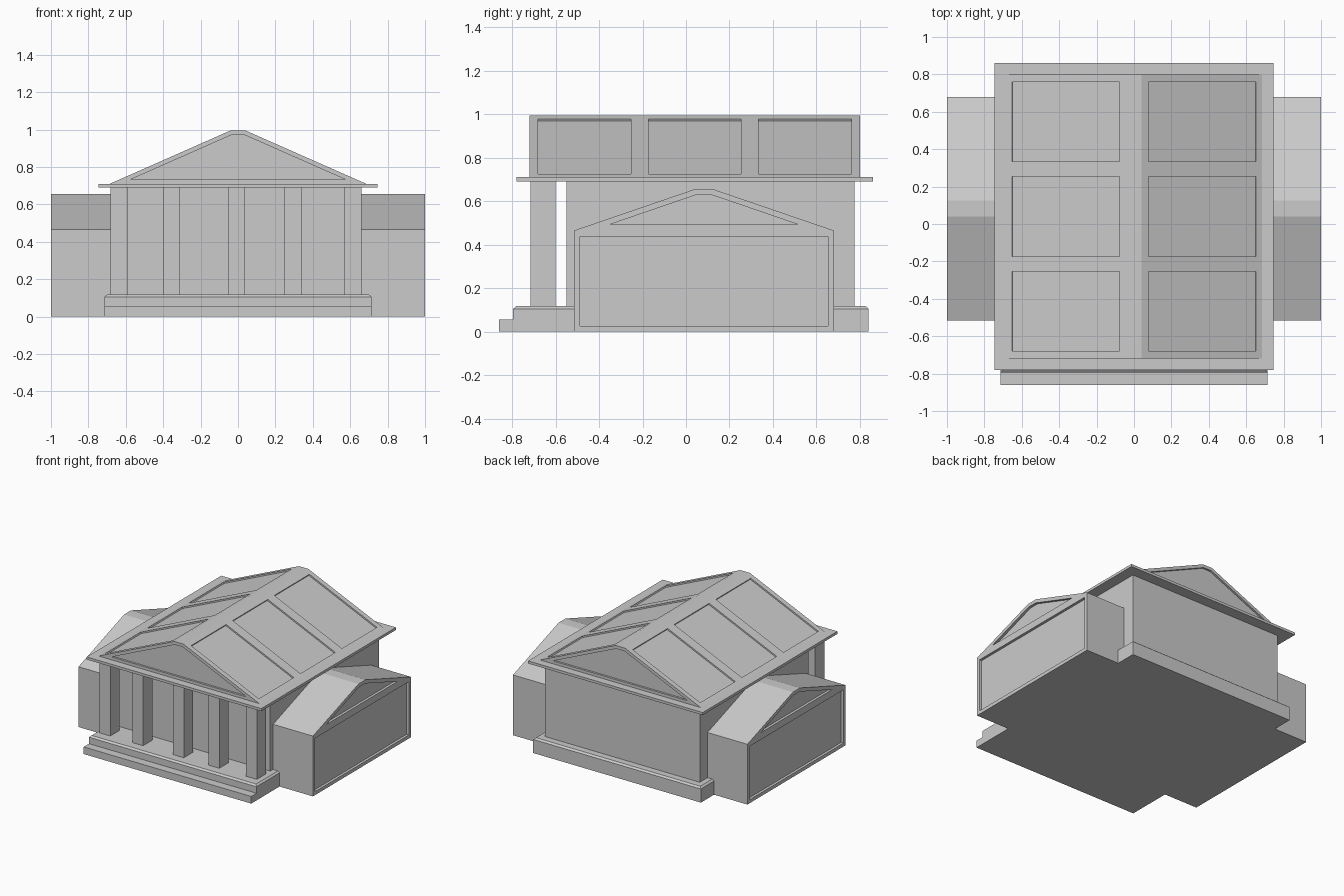
import bpy, bmesh
from mathutils import Vector

cube = bpy.data.objects.get("Cube")
if cube:
    bpy.data.objects.remove(cube, do_unlink=True)

stone = bpy.data.materials.new("pale grey stone")
stone.use_nodes = True
GREY = (0.6, 0.6, 0.6, 1.0)
stone.diffuse_color = GREY
stone.node_tree.nodes["Principled BSDF"].inputs["Base Color"].default_value = GREY


def finish(name, bm):
    bmesh.ops.recalc_face_normals(bm, faces=bm.faces)
    mesh = bpy.data.meshes.new(name)
    bm.to_mesh(mesh)
    bm.free()
    mesh.materials.append(stone)
    obj = bpy.data.objects.new(name, mesh)
    bpy.context.collection.objects.link(obj)
    return obj


def prism(points, along):
    """Extrude a closed outline of 3D points along a vector."""
    bm = bmesh.new()
    face = bm.faces.new([bm.verts.new(p) for p in points])
    ext = bmesh.ops.extrude_face_region(bm, geom=[face])
    bmesh.ops.translate(bm, vec=Vector(along),
                        verts=[v for v in ext["geom"] if isinstance(v, bmesh.types.BMVert)])
    bmesh.ops.recalc_face_normals(bm, faces=bm.faces)
    return bm


def box(name, x0, x1, y0, y1, z0, z1):
    outline = [(x0, y0, z0), (x1, y0, z0), (x1, y1, z0), (x0, y1, z0)]
    return finish(name, prism(outline, (0, 0, z1 - z0)))


def cut(bm, point, normal):
    geom = bm.verts[:] + bm.edges[:] + bm.faces[:]
    bmesh.ops.bisect_plane(bm, geom=geom, dist=1e-5, plane_co=point, plane_no=normal)
    bm.normal_update()


def recess(bm, rule, border, depth):
    """Sink a straight-walled panel into every face that fits the rule."""
    faces = [f for f in bm.faces if rule(f)]
    bmesh.ops.inset_individual(bm, faces=faces, thickness=border, use_even_offset=True)
    bmesh.ops.inset_individual(bm, faces=faces, thickness=0, depth=-depth)


# Podium with a chamfered top rim, and the front step
bm = prism([(-0.715, -0.795, 0), (0.715, -0.795, 0), (0.715, 0.84, 0), (-0.715, 0.84, 0)],
           (0, 0, 0.105))
top = [f for f in bm.faces if f.normal.z > 0.9]
bmesh.ops.inset_individual(bm, faces=top, thickness=0.014, depth=0.012, use_even_offset=True)
finish("podium", bm)
box("front_step", -0.715, 0.715, -0.86, -0.78, 0, 0.055)

# Hall and portico columns
box("hall", -0.66, 0.66, -0.55, 0.775, 0.11, 0.695)
for i, x in enumerate((-0.635, -0.355, -0.008, 0.295, 0.615)):
    box(f"column_{i + 1}", x - 0.046, x + 0.046, -0.715, -0.60, 0.11, 0.695)

# Cornice slab
box("cornice", -0.745, 0.745, -0.78, 0.86, 0.69, 0.71)

# Main roof: sunken pediments at both ends, three sunken panels on each slope
y0, y1 = -0.72, 0.80
bm = prism([(x, y0, z) for x, z in ((-0.69, 0.708), (0.69, 0.708), (0.04, 0.995), (-0.04, 0.995))],
           (0, y1 - y0, 0))
recess(bm, lambda f: abs(f.normal.y) > 0.9, 0.024, 0.015)
for i in (1, 2):
    cut(bm, (0, y0 + (y1 - y0) * i / 3, 0), (0, 1, 0))
recess(bm, lambda f: 0.2 < f.normal.z < 0.95 and f.calc_area() > 0.2, 0.04, 0.011)
finish("main_roof", bm)

# Side wings: gabled, with a sunken wall panel and pediment on the outer end
for side, name in ((1, "left_wing"), (-1, "right_wing")):
    outline = ((-0.515, 0), (0.68, 0), (0.68, 0.465), (0.125, 0.655), (0.04, 0.655), (-0.515, 0.465))
    bm = prism([(side * 0.6, y, z) for y, z in outline], (side * 0.4, 0, 0))
    cut(bm, (0, 0, 0.465), (0, 0, 1))
    recess(bm, lambda f: f.normal.x * side > 0.9, 0.027, 0.02)
    finish(name, bm)
